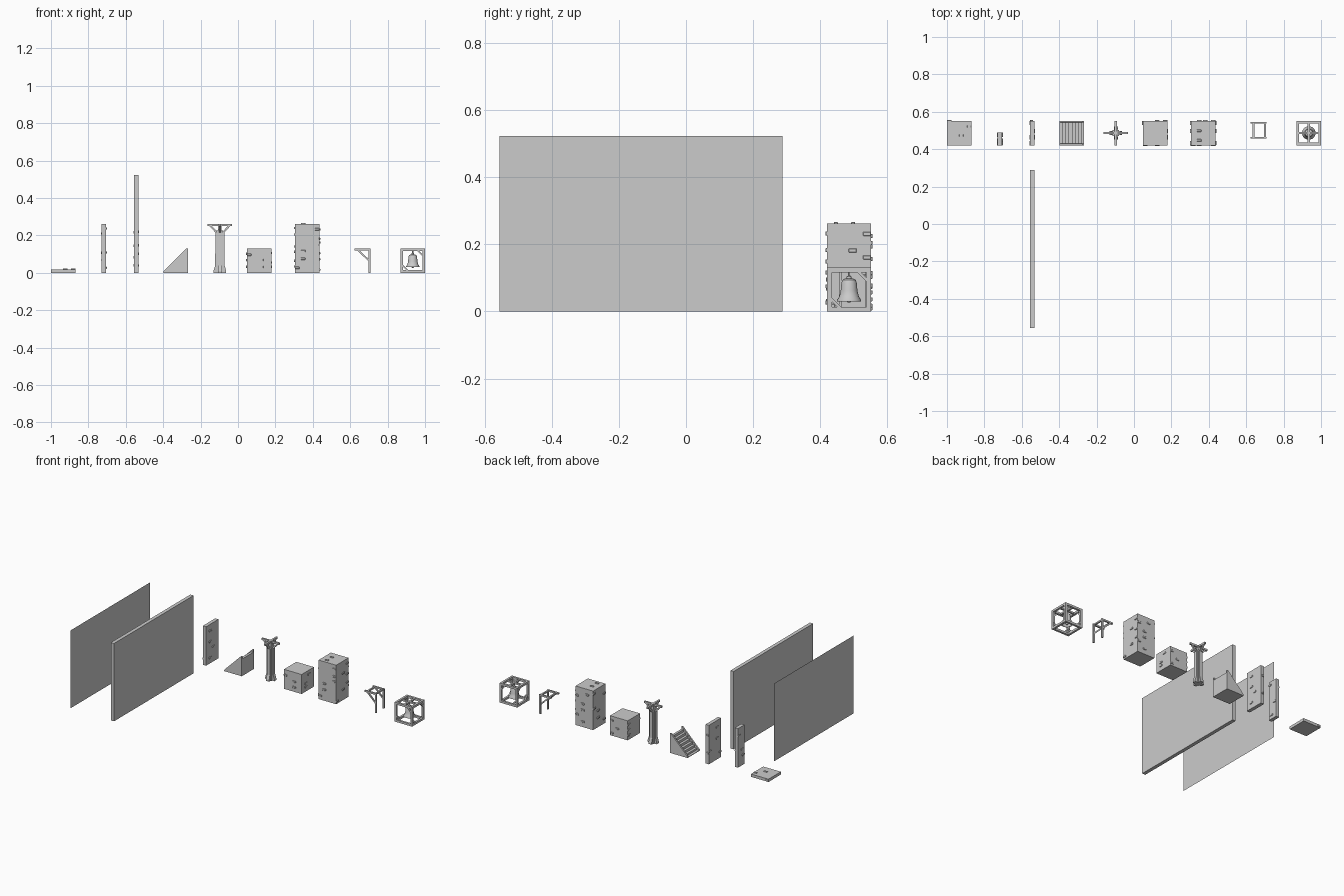
import bpy, bmesh, math, random
from mathutils import Vector, Matrix

if "Cube" in bpy.data.objects:
    bpy.data.objects.remove(bpy.data.objects["Cube"])

random.seed(7)
S = 0.131          # module size
Y0, Y1 = 0.421, 0.552
YC = (Y0 + Y1) / 2


def box(bm, lo, hi):
    lo, hi = Vector(lo), Vector(hi)
    m = Matrix.Translation((lo + hi) / 2) @ Matrix.Diagonal((*(hi - lo), 1))
    return bmesh.ops.create_cube(bm, size=1, matrix=m)['verts']


def prism(bm, pts, axis, a, b):
    """Extrude a 2D profile along axis 0 or 1 (profile is the other axis and z)."""
    def co(p, t):
        return (t, p[0], p[1]) if axis == 0 else (p[0], t, p[1])
    r0 = [bm.verts.new(co(p, a)) for p in pts]
    r1 = [bm.verts.new(co(p, b)) for p in pts]
    bm.faces.new(r0)
    bm.faces.new(r1[::-1])
    for i in range(len(pts)):
        j = (i + 1) % len(pts)
        bm.faces.new((r0[j], r0[i], r1[i], r1[j]))


def strut(bm, axis, p, q, w, a, b):
    """Diagonal bar from p to q in the (axis, z) plane."""
    d = Vector((q[0] - p[0], q[1] - p[1])).normalized() * w / 2
    n = (-d.y, d.x)
    prism(bm, [(p[0] + n[0], p[1] + n[1]), (p[0] - n[0], p[1] - n[1]),
               (q[0] - n[0], q[1] - n[1]), (q[0] + n[0], q[1] + n[1])], axis, a, b)


def finish(bm, name):
    bmesh.ops.recalc_face_normals(bm, faces=bm.faces)
    me = bpy.data.meshes.new(name)
    bm.to_mesh(me)
    bm.free()
    ob = bpy.data.objects.new(name, me)
    bpy.context.collection.objects.link(ob)
    return ob


def bricks(bm, lo, hi, faces, out=0.006):
    """Scatter slightly raised bricks; faces = [(axis, side, count)]."""
    for ax, side, n in faces:
        u, v = [i for i in range(3) if i != ax]
        for k in range(n):
            a, b = [0] * 3, [0] * 3
            plane = hi[ax] if side > 0 else lo[ax]
            a[ax], b[ax] = plane - 0.004, plane + out
            if side < 0:
                a[ax], b[ax] = plane - out, plane + 0.004
            for t, size in ((u, 0.024), (v, 0.012)):
                span = hi[t] - lo[t]
                size = min(size, span * 0.6)
                f = (k + random.uniform(0.2, 0.8)) / n if t == v else random.choice((0.0, 0.3, 0.6, 1.0))
                c = lo[t] + size / 2 + f * (span - size)
                a[t], b[t] = c - size / 2, c + size / 2
            vs = box(bm, a, b)
            edges = {e for w in vs for e in w.link_edges}
            bmesh.ops.bevel(bm, geom=list(edges), offset=0.0015, segments=1, affect='EDGES')


def block(name, lo, hi, faces, out=0.006):
    bm = bmesh.new()
    box(bm, lo, hi)
    bricks(bm, lo, hi, faces, out)
    return finish(bm, name)


# masonry pieces
block("floor_tile", (-1, Y0, 0), (-1 + S, Y1, 0.019), [(2, 1, 2), (1, 1, 2)], 0.004)
block("half_wall", (-0.729, Y0, 0), (-0.705, 0.489, 2 * S), [(0, -1, 3), (0, 1, 3)], 0.004)
block("wall", (-0.556, Y0, 0), (-0.532, Y1, 2 * S), [(0, -1, 4), (0, 1, 4), (1, 1, 2)], 0.004)
block("large_wall", (-0.556, -0.557, 0), (-0.532, 0.288, 0.523), [])
sides = [(0, -1), (0, 1), (1, -1), (1, 1)]
block("short_block", (0.047, Y0, 0), (0.047 + S, Y1, S), [(*s, 3) for s in sides], 0.004)
block("tall_block", (0.304, Y0, 0), (0.304 + S, Y1, 2 * S),
      [(*s, 6) for s in sides] + [(2, 1, 2)], 0.005)

# thin backing sheet
bm = bmesh.new()
bm.faces.new([bm.verts.new((-0.857, y, z)) for y, z in
              ((-0.557, 0), (0.288, 0), (0.288, 0.523), (-0.557, 0.523))])
finish(bm, "thin_panel")

# stairs: triangular stringers with treads between
bm = bmesh.new()
x0, n = -0.398, 8
st = S / n
tri = [(x0, 0), (x0 + S, 0), (x0 + S, S), (x0 + S - 0.008, S), (x0, 0.008)]
prism(bm, tri, 1, Y0, Y0 + 0.01)
prism(bm, tri, 1, Y1 - 0.01, Y1)
prof = [(x0, 0), (x0 + S, 0)]
for i in range(n - 1, 0, -1):
    prof += [(x0 + (i + 1) * st, i * st), (x0 + i * st, i * st)]
prof.append((x0 + st, 0.004))
prof.append((x0, 0.004))
prism(bm, prof, 1, Y0 + 0.01, Y1 - 0.01)
finish(bm, "stairs")

# column: core, side planks with flared feet, cross arms and braces
bm = bmesh.new()
cx, H, w = -0.097, 2 * S, 0.006
box(bm, (cx - 0.017, YC - 0.017, 0), (cx + 0.017, YC + 0.017, 0.225))
box(bm, (cx - 0.009, YC - 0.009, 0.2), (cx + 0.009, YC + 0.009, H))
for axis, c, o in ((0, YC, cx), (1, cx, YC)):
    lo, hi = [0, 0, H - 0.012], [0, 0, H]
    k = 1 - axis
    lo[axis], hi[axis] = o - w, o + w
    lo[k], hi[k] = c - S / 2, c + S / 2
    box(bm, lo, hi)
    for s in (-1, 1):
        prism(bm, [(c, 0), (c + s * 0.034, 0), (c + s * 0.034, 0.01), (c + s * 0.025, 0.04),
                   (c + s * 0.024, 0.215), (c, 0.215)], axis, o - 0.011, o + 0.011)
        strut(bm, axis, (c + s * 0.01, 0.208), (c + s * 0.053, H - 0.008), 0.01, o - w * 0.8, o + w * 0.8)
finish(bm, "column")

# canopy bracket: two braced posts joined by crossbars
bm = bmesh.new()
for y in (0.456, 0.536):
    box(bm, (0.623, y, S - 0.011), (0.709, y + 0.01, S))
    box(bm, (0.698, y, 0), (0.709, y + 0.01, S - 0.011))
    strut(bm, 1, (0.702, 0.064), (0.64, S - 0.008), 0.009, y + 0.001, y + 0.009)
for x in (0.634, 0.695):
    box(bm, (x, 0.466, S - 0.011), (x + 0.01, 0.536, S - 0.001))
finish(bm, "canopy_bracket")

# bell cage: twelve edge beams, roof cross, corner braces
bm = bmesh.new()
bx, t = 1 - S, 0.014
lo, hi = (bx, Y0, 0), (1, Y1, S)
for ax in range(3):
    u, v = [i for i in range(3) if i != ax]
    for su in (0, 1):
        for sv in (0, 1):
            a, b = list(lo), list(hi)
            for k, s in ((u, su), (v, sv)):
                if s:
                    a[k] = hi[k] - t
                else:
                    b[k] = lo[k] + t
            box(bm, a, b)
bc = bx + S / 2
box(bm, (bc - 0.006, Y0, S - 0.012), (bc + 0.006, Y1, S - 0.001))
box(bm, (bx, YC - 0.006, S - 0.012), (1, YC + 0.006, S - 0.001))
for axis, c, (a, b) in ((0, YC, (bx, 1)), (1, bc, (Y0, Y1))):
    for p, q in ((a + 0.002, a + 0.011), (b - 0.011, b - 0.002)):
        r = S / 2 - 0.01
        strut(bm, axis, (c + r, S - 0.04), (c + r - 0.03, S - 0.01), 0.008, p, q)
        strut(bm, axis, (c - r, 0.04), (c - r + 0.03, 0.01), 0.008, p, q)
finish(bm, "bell_cage")

# bell: lathed profile, hollow underneath, hung from the roof cross
bm = bmesh.new()
prof = [(0.003, 0.12), (0.003, 0.107), (0.007, 0.104), (0.007, 0.099), (0.013, 0.098), (0.02, 0.094),
        (0.023, 0.085), (0.025, 0.062), (0.029, 0.045), (0.036, 0.034), (0.036, 0.03),
        (0.032, 0.03), (0.025, 0.045), (0.021, 0.065), (0.018, 0.088), (0.0, 0.092)]
N = 24
rings = [[bm.verts.new((bc + r * math.cos(2 * math.pi * i / N), YC + r * math.sin(2 * math.pi * i / N), z))
          for i in range(N)] for r, z in prof]
for A, B in zip(rings, rings[1:]):
    for i in range(N):
        j = (i + 1) % N
        bm.faces.new((A[i], A[j], B[j], B[i]))
bmesh.ops.remove_doubles(bm, verts=bm.verts, dist=1e-5)
bmesh.ops.create_uvsphere(bm, u_segments=12, v_segments=8, radius=0.008,
                          matrix=Matrix.Translation((bc, YC, 0.034)))
box(bm, (bc - 0.002, YC - 0.002, 0.036), (bc + 0.002, YC + 0.002, 0.092))
bell = finish(bm, "bell")
bpy.context.view_layer.objects.active = bell
bell.select_set(True)
bpy.ops.object.shade_smooth_by_angle(angle=math.radians(35))
